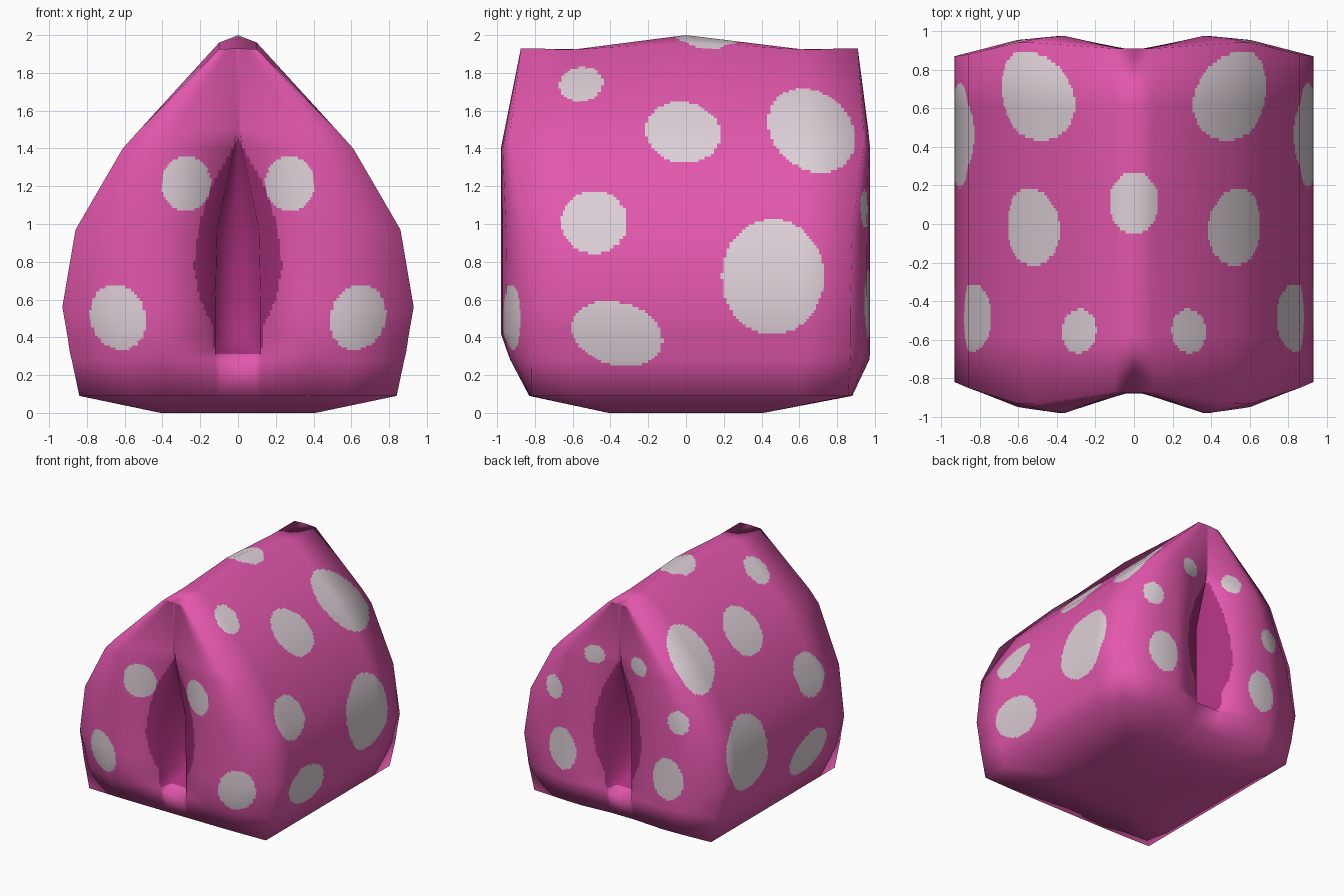
import bpy, math
from mathutils import Vector

if "Cube" in bpy.data.objects:
    bpy.data.objects.remove(bpy.data.objects["Cube"])


def material(name, rgb):
    m = bpy.data.materials.new(name)
    m.diffuse_color = (*rgb, 1)
    m.use_nodes = True
    m.node_tree.nodes["Principled BSDF"].inputs["Base Color"].default_value = m.diffuse_color
    return m


# Levels: z, corner x, cheek x, slit half width, slit depth,
# front corner / cheek / lip distance, back corner / cheek / lip distance
LEVELS = [
    (0.00, .41, .25, .10, .00, .41, .41, .41, .41, .41, .41),
    (0.09, .84, .38, .12, .00, .82, .83, .83, .86, .88, .86),
    (0.28, .88, .39, .12, .00, .82, .93, .88, .87, .97, .91),
    (0.32, .89, .39, .12, .14, .82, .945, .88, .87, .975, .91),
    (0.42, .905, .39, .12, .22, .82, .98, .88, .87, .975, .91),
    (0.56, .93, .39, .12, .25, .82, .98, .88, .87, .975, .91),
    (0.97, .86, .38, .11, .25, .85, .98, .87, .88, .975, .90),
    (1.40, .61, .36, .02, .06, .93, .98, .87, .94, .975, .90),
    (1.50, .52, .32, .01, .00, .93, .96, .87, .94, .965, .90),
    (1.925, .10, .06, .01, .00, .875, .875, .87, .91, .91, .905),
]


def half_ring(lv):
    """Cross-section from the front centre round the right side to the back."""
    z, w, cx, l, d, fc, fk, fl, bc, bk, bl = lv
    mx = cx + .4 * (w - cx)
    k = min(1, w / .41) if z < .05 else 1
    s = .41 if z < .05 else 1
    rise = .035 if z > 1.9 else 0
    return [Vector(p) for p in (
        (0, -fl + d, z), (l * .8, -fl + d, z), (l, -fl, z), (cx, -fk, z),
        (mx, -fk + .2 * (fk - fc), z), (w, -fc, z),
        (w, -.65 * s * .9, z), (w, 0, z + rise), (w, .68 * s * .9, z),
        (w, bc, z), (mx, bk - .2 * (bk - bc), z), (cx, bk, z),
        (l, bl, z), (l * .8, bl - d, z), (0, bl - d, z))]


def full_ring(half):
    return half + [Vector((-p.x, p.y, p.z)) for p in half[-2:0:-1]]


halves = [half_ring(lv) for lv in LEVELS]
# Closed underside and ridge line
halves.insert(0, [Vector((0, 0, 0))] * 15)
ridge_z = {6: 1.925, 7: 2.0, 8: 1.925}
halves.append([Vector((0, p.y, ridge_z.get(i, 1.93))) for i, p in enumerate(halves[-1])])
rings = [full_ring(h) for h in halves]
R, C = len(rings), len(rings[0])

# Smooth normals of the coarse form
sums = {}
key = lambda p: tuple(round(c, 4) for c in p)
for i in range(R - 1):
    for j in range(C):
        q = (rings[i][j], rings[i][(j + 1) % C], rings[i + 1][(j + 1) % C], rings[i + 1][j])
        n = (q[2] - q[0]).cross(q[3] - q[1])
        if n.length > 1e-9:
            n.normalize()
        for k in {key(p) for p in q}:
            sums[k] = sums.get(k, Vector((0, 0, 0))) + n
norms = [[sums[key(p)].normalized() for p in r] for r in rings]

# Fine grid over the coarse form, so the spots get clean outlines
STEP = .017
us = []
for j in range(C):
    L = max((r[(j + 1) % C] - r[j]).length for r in rings)
    n = max(1, math.ceil(L / STEP))
    us += [(j, t / n) for t in range(n)]
vs = []
for i in range(R - 1):
    L = max((rings[i + 1][j] - rings[i][j]).length for j in range(C))
    n = 2 if i == 0 else max(1, math.ceil(L / STEP))
    vs += [(i, t / n) for t in range(n)]
vs.append((R - 2, 1.0))


def sample(g, i, t, j, s):
    k = (j + 1) % C
    return g[i][j].lerp(g[i][k], s).lerp(g[i + 1][j].lerp(g[i + 1][k], s), t)


verts, normals = [], []
for i, t in vs:
    for j, s in us:
        verts.append(sample(rings, i, t, j, s))
        normals.append(sample(norms, i, t, j, s).normalized())

# Spots: centre, radii, tilt in degrees
SIDE = [(-.555, 1.74, .115, .09, 10), (-.015, 1.485, .2, .16, -10), (.665, 1.495, .25, .2, -40),
        (-.485, 1.01, .175, .165, 0), (.46, .72, .27, .305, 0), (-.365, .42, .245, .165, -15)]
FRONT = [(.275, 1.215, .13, .145, 0), (.635, .505, .145, .175, -20)]
BACK = [(.21, 1.46, .085, .08, 0), (.59, 1.08, .09, .1, 0), (.5, .58, .135, .18, 0)]
RIDGE = [(0, .11, .128, .16, 0)]


def in_spot(spots, a, b):
    for ca, cb, ra, rb, tilt in spots:
        c, s = math.cos(math.radians(tilt)), math.sin(math.radians(tilt))
        da, db = a - ca, b - cb
        if ((da * c + db * s) / ra) ** 2 + ((db * c - da * s) / rb) ** 2 < 1:
            return True
    return False


SLIT = [(.31, .125), (.45, .13), (.6, .2), (.77, .235), (1.0, .205), (1.2, .14), (1.38, .04), (1.46, .0)]


def slit_width(z):
    for (z0, w0), (z1, w1) in zip(SLIT, SLIT[1:]):
        if z0 <= z <= z1:
            return w0 + (w1 - w0) * (z - z0) / (z1 - z0)
    return -1


def colour(p, j):
    jj = j if j < 14 else C - 1 - j
    x = abs(p.x)
    if jj < 5 or jj > 8:
        if x < slit_width(p.z):
            return 2
        if p.z > .12 and in_spot(FRONT if jj < 5 else BACK, x, p.z):
            return 1
    elif p.z > .1 and in_spot(SIDE, p.y, p.z):
        return 1
    return 1 if p.z > 1.8 and in_spot(RIDGE, p.x, p.y) else 0


faces, mats = [], []
N = len(us)
for a in range(len(vs) - 1):
    for b in range(N):
        c = (b + 1) % N
        f = (a * N + b, a * N + c, (a + 1) * N + c, (a + 1) * N + b)
        faces.append(f)
        mats.append(colour((verts[f[0]] + verts[f[2]]) / 2, us[b][0]))

mesh = bpy.data.meshes.new("spotted_pod")
mesh.from_pydata([tuple(v) for v in verts], [], faces)
for m in (material("pink", (.76, .095, .41)), material("pale_spots", (.72, .63, .68)),
          material("dark_pink_slit", (.39, .03, .20))):
    mesh.materials.append(m)
mesh.polygons.foreach_set("material_index", mats)
mesh.polygons.foreach_set("use_smooth", [True] * len(faces))
mesh.update()
mesh.normals_split_custom_set_from_vertices([tuple(n) for n in normals])
pod = bpy.data.objects.new("spotted_pod", mesh)
bpy.context.collection.objects.link(pod)
